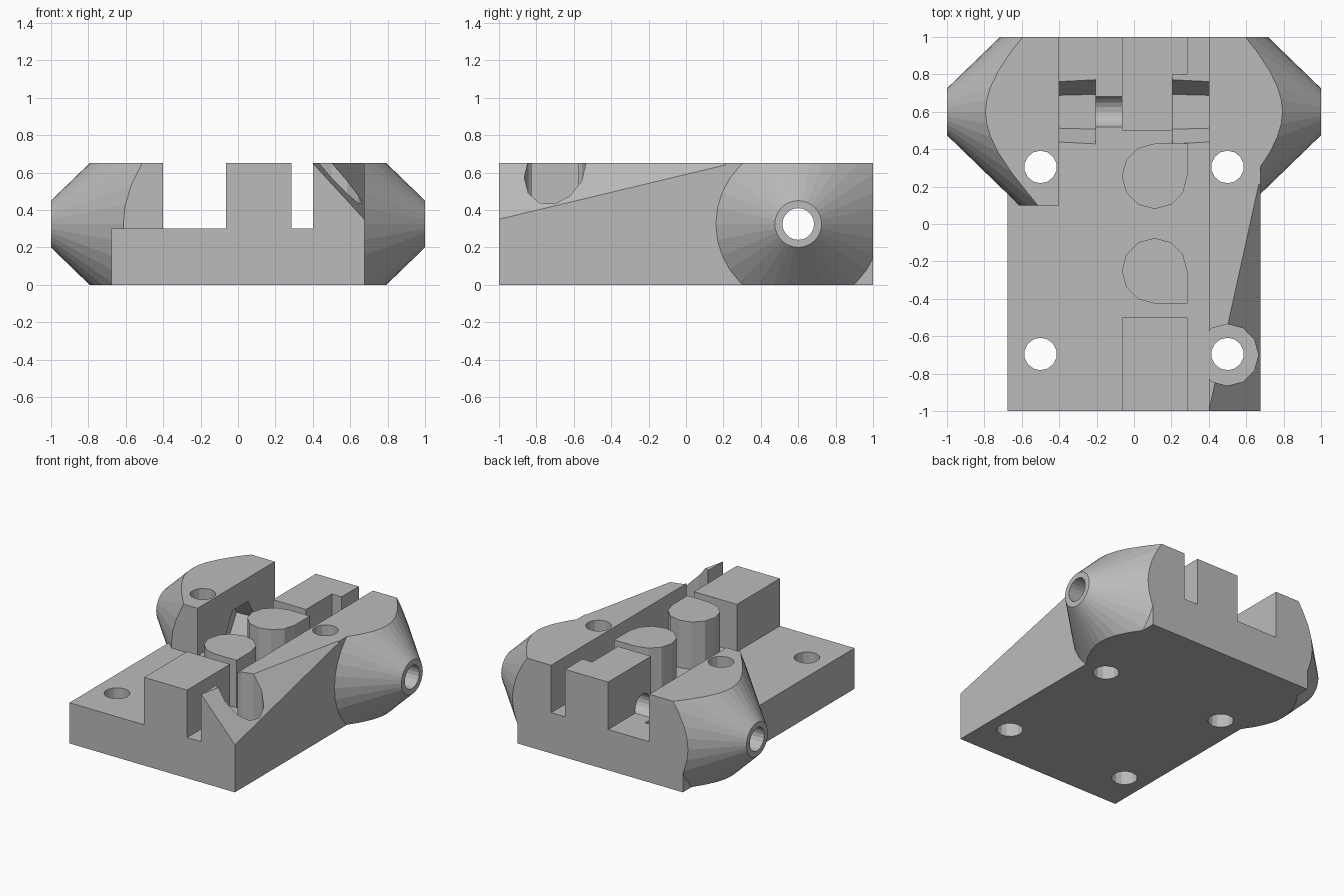
import bpy, bmesh, math
from mathutils import Matrix, Vector

if "Cube" in bpy.data.objects:
    bpy.data.objects.remove(bpy.data.objects["Cube"])

TOP, FLOOR = 0.65, 0.30        # full height, height of the base plate
AXLE_Y, AXLE_Z = 0.60, 0.325   # axis of the cross bore

grey = bpy.data.materials.new("plain grey")
grey.diffuse_color = (0.5, 0.5, 0.5, 1)
grey.use_nodes = True
grey.node_tree.nodes["Principled BSDF"].inputs["Base Color"].default_value = grey.diffuse_color


def finish(name, bm):
    bmesh.ops.recalc_face_normals(bm, faces=bm.faces)
    me = bpy.data.meshes.new(name)
    bm.to_mesh(me)
    bm.free()
    me.materials.append(grey)
    ob = bpy.data.objects.new(name, me)
    bpy.context.collection.objects.link(ob)
    return ob


def hull(name, points):
    bm = bmesh.new()
    for p in points:
        bm.verts.new(p)
    bmesh.ops.convex_hull(bm, input=bm.verts)
    bmesh.ops.dissolve_limit(bm, angle_limit=0.001, verts=bm.verts, edges=bm.edges)
    return finish(name, bm)


def box(name, x, y, z):
    return hull(name, [(a, b, c) for a in x for b in y for c in z])


def upright(name, x, y, r, z0, z1, sides=12):
    bm = bmesh.new()
    bmesh.ops.create_cone(bm, cap_ends=True, segments=sides, radius1=r, radius2=r,
                          depth=z1 - z0, matrix=Matrix.Translation((x, y, (z0 + z1) / 2)))
    return finish(name, bm)


def along_x(name, x0, x1, r0, r1, sides, turn=0.0):
    """Cone frustum lying on the cross bore axis."""
    bm = bmesh.new()
    rings = []
    for x, r in ((x0, r0), (x1, r1)):
        rings.append([bm.verts.new((x, AXLE_Y + r * math.cos(turn + math.tau * i / sides),
                                    AXLE_Z + r * math.sin(turn + math.tau * i / sides)))
                      for i in range(sides)])
    for i in range(sides):
        j = (i + 1) % sides
        bm.faces.new((rings[0][i], rings[0][j], rings[1][j], rings[1][i]))
    bm.faces.new(rings[0])
    bm.faces.new(rings[1])
    return finish(name, bm)


def combine(target, tool, operation):
    mod = target.modifiers.new(operation.lower(), 'BOOLEAN')
    mod.operation = operation
    mod.solver = 'EXACT'
    mod.object = tool
    bpy.context.view_layer.update()
    graph = bpy.context.evaluated_depsgraph_get()
    me = bpy.data.meshes.new_from_object(target.evaluated_get(graph))
    target.modifiers.clear()
    target.data = me
    bpy.data.objects.remove(tool)


# Base plate
body = box("carriage_body", (-0.675, 0.675), (-1, 1), (0, FLOOR))

# Right wall with its sloping chamfer and the screw head recess
wall = box("right_wall", (0.4, 0.675), (-1, 0.6), (0, TOP))
slope = lambda x, y: TOP - 1.09 * (x - 0.4) + 0.24 * (y + 1)
chamfer = [(x, y, z) for x in (0.3, 0.9) for y in (-1.1, 0.21) for z in (slope(x, y), 1.3)]
combine(wall, hull("chamfer_cutter", chamfer), 'DIFFERENCE')
combine(wall, upright("recess_cutter", 0.5, -0.7, 0.165, FLOOR, 1), 'DIFFERENCE')
combine(body, wall, 'UNION')

# Cone shaped side bosses, trimmed to the block
for s in (-1, 1):
    boss = along_x("side_boss", s * 0.3, s * 1.0, 0.804, 0.125, 32)
    trim = box("boss_trim", (s * 0.4, s * 1.1), (0.1, 1), (0, TOP))
    combine(boss, trim, 'INTERSECT')
    combine(body, boss, 'UNION')

# Belt guide towers
for x, y in (((-0.065, 0.285), (-1, -0.5)),
             ((-0.065, 0.285), (0.8, 1)),
             ((-0.065, 0.205), (0.5, 0.8))):
    combine(body, box("guide_tower", x, y, (0.1, TOP)), 'UNION')

# Teardrop posts, each with a square corner facing its tower
R = 0.175
for y, s in ((0.255, 1), (-0.25, -1)):
    outline = [(0.11 + R * math.cos(math.tau * i / 12), y + R * math.sin(math.tau * i / 12))
               for i in range(12)] + [(0.11 + R, y + s * R)]
    post = hull("teardrop_post", [(a, b, z) for a, b in outline for z in (0.1, TOP)])
    combine(body, post, 'UNION')

# Hexagonal nut pockets, cross bore and screw holes
for s in (-1, 1):
    combine(body, along_x("nut_cutter", s * 0.205, s * 0.55, 0.186, 0.168, 6), 'DIFFERENCE')
combine(body, along_x("bore_cutter", -1.2, 1.2, 0.085, 0.085, 20), 'DIFFERENCE')
for x in (-0.5, 0.5):
    for y in (0.305, -0.695):
        combine(body, upright("screw_cutter", x, y, 0.087, -0.5, 1.5, 14), 'DIFFERENCE')
